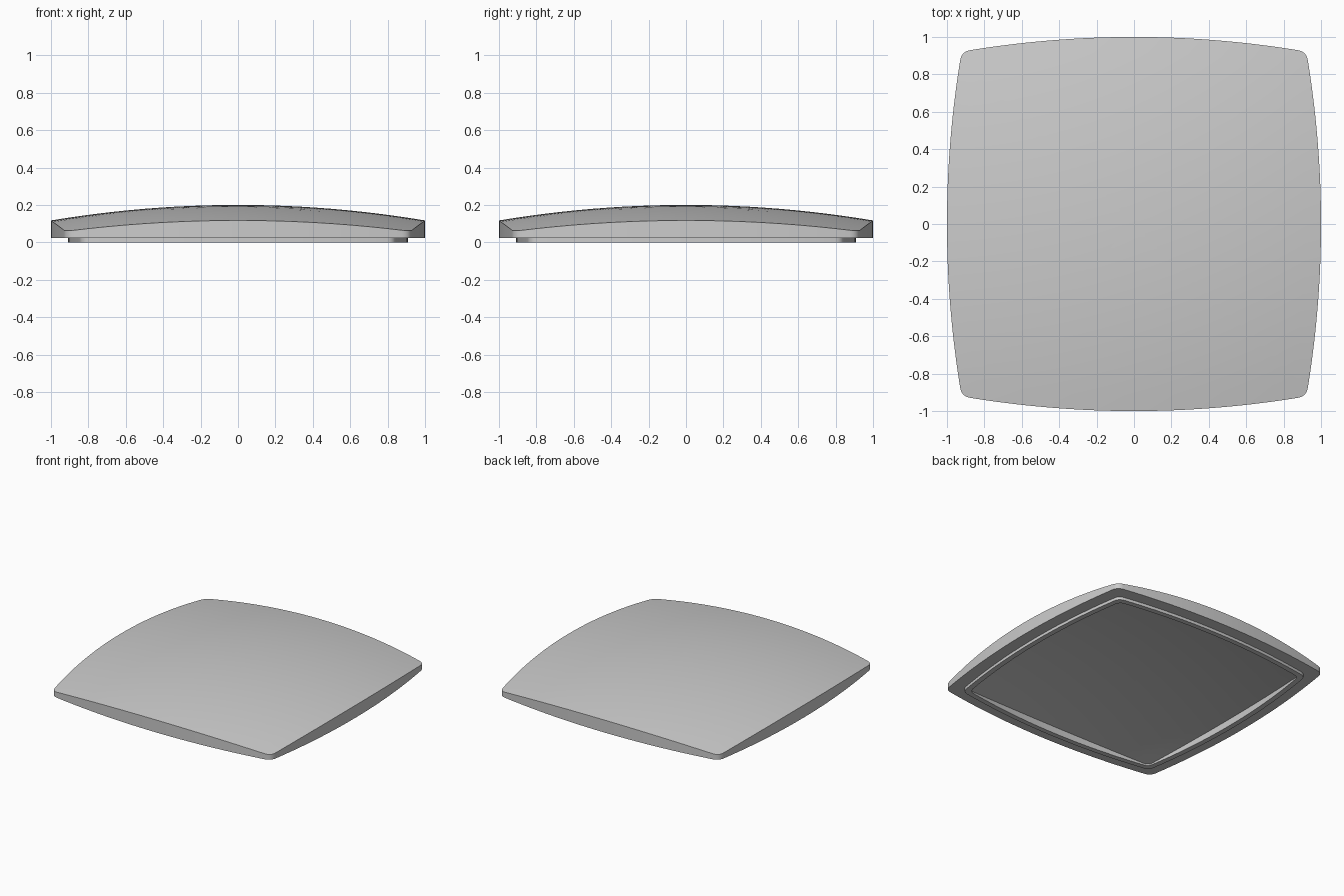
import bpy
import bmesh
import math

cube = bpy.data.objects.get("Cube")
if cube:
    bpy.data.objects.remove(cube, do_unlink=True)

BOW = 0.092      # how far the sides bulge
SAG = 0.083      # how fast the dome falls from its centre
EDGE = 0.875     # where the corner rounding begins


def side_at(t):
    return 1 - BOW * t * t


def outline():
    """Bowed square with rounded corners, counter-clockwise."""
    steps, round_steps = 24, 7
    quarter = []
    for i in range(steps + 1):
        t = -EDGE + 2 * EDGE * i / steps
        quarter.append((side_at(t), t))
    # Rounded corner between two neighbouring sides
    tip = (math.sqrt(1 + 4 * BOW) - 1) / (2 * BOW)
    a, b = side_at(EDGE), EDGE
    for i in range(1, round_steps):
        u = i / round_steps
        p, q, r = (1 - u) ** 2, 2 * u * (1 - u), u * u
        quarter.append((p * a + q * tip + r * b, p * b + q * tip + r * a))
    points = []
    for _ in range(4):
        points += quarter
        quarter = [(-y, x) for x, y in quarter]
    return points


def dome(height):
    return lambda x, y: height - SAG * (x * x + y * y)


def flat(height):
    return lambda x, y: height


# Cross-section from the top centre, over the rim, to the underside centre
top, ceiling = dome(0.2), dome(0.115)
rings = 12
section = [(i / rings, top) for i in range(1, rings + 1)]
section += [(1, flat(0.022)), (0.91, flat(0.022)),      # outer wall, ledge
            (0.91, flat(0)), (0.872, flat(0))]          # locating lip
section += [(0.872 * i / rings, ceiling) for i in range(rings, 0, -1)]

bm = bmesh.new()
shape = outline()
count = len(shape)
loops = [[bm.verts.new((x * s, y * s, z(x * s, y * s))) for x, y in shape]
         for s, z in section]
for upper, lower in zip(loops, loops[1:]):
    for i in range(count):
        j = (i + 1) % count
        bm.faces.new((upper[i], lower[i], lower[j], upper[j]))
for loop, surface in ((loops[0], top), (loops[-1], ceiling)):
    centre = bm.verts.new((0, 0, surface(0, 0)))
    for i in range(count):
        bm.faces.new((centre, loop[i], loop[(i + 1) % count]))
bmesh.ops.recalc_face_normals(bm, faces=bm.faces)

mesh = bpy.data.meshes.new("domed_lid")
bm.to_mesh(mesh)
bm.free()
lid = bpy.data.objects.new("domed_lid", mesh)
bpy.context.collection.objects.link(lid)

# Plain grey finish
grey = bpy.data.materials.new("light_grey")
grey.use_nodes = True
colour = (0.6, 0.6, 0.6, 1)
grey.diffuse_color = colour
grey.node_tree.nodes["Principled BSDF"].inputs["Base Color"].default_value = colour
mesh.materials.append(grey)

bpy.ops.object.select_all(action='DESELECT')
lid.select_set(True)
bpy.context.view_layer.objects.active = lid
bpy.ops.object.shade_smooth_by_angle(angle=math.radians(30))
